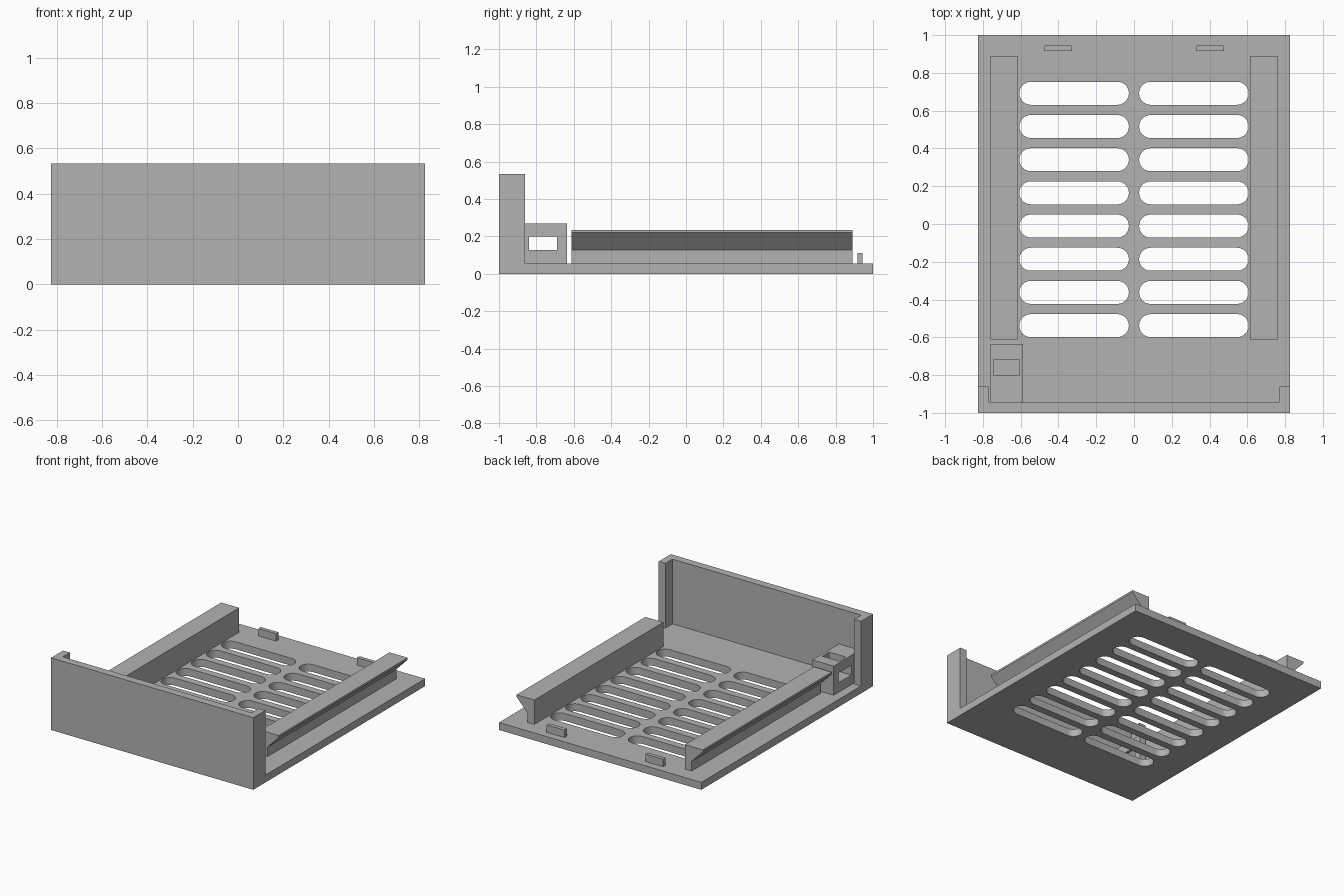
import bpy, bmesh, math
from mathutils import Vector

cube = bpy.data.objects.get("Cube")
if cube:
    bpy.data.objects.remove(cube, do_unlink=True)

grey = bpy.data.materials.new("plain grey")
grey.use_nodes = True
colour = (0.45, 0.45, 0.45, 1)
grey.diffuse_color = colour
grey.node_tree.nodes["Principled BSDF"].inputs["Base Color"].default_value = colour

HALF_X, FLOOR, WALL_TOP = 0.825, 0.055, 0.532


def add_prism(bm, outline, sweep):
    """Close an outline of 3D points and sweep it along a vector."""
    face = bm.faces.new([bm.verts.new(p) for p in outline])
    out = bmesh.ops.extrude_face_region(bm, geom=[face])["geom"]
    bmesh.ops.translate(bm, vec=Vector(sweep),
                        verts=[v for v in out if isinstance(v, bmesh.types.BMVert)])


def make(name, prisms):
    """Build one object from (outline, sweep) pairs."""
    bm = bmesh.new()
    for outline, sweep in prisms:
        add_prism(bm, outline, sweep)
    bmesh.ops.recalc_face_normals(bm, faces=bm.faces)
    mesh = bpy.data.meshes.new(name)
    bm.to_mesh(mesh)
    bm.free()
    mesh.materials.append(grey)
    obj = bpy.data.objects.new(name, mesh)
    bpy.context.collection.objects.link(obj)
    return obj


def block(x, y, z):
    """Outline and sweep of a box given its x, y and z ranges."""
    corners = [(x[0], y[0]), (x[1], y[0]), (x[1], y[1]), (x[0], y[1])]
    return [(a, b, z[0]) for a, b in corners], (0, 0, z[1] - z[0])


def combine(target, tool, operation):
    """Apply a boolean and discard the tool."""
    tool.hide_render = True
    mod = target.modifiers.new(operation.lower(), "BOOLEAN")
    mod.operation, mod.object, mod.solver = operation, tool, "EXACT"
    bpy.context.view_layer.objects.active = target
    bpy.ops.object.modifier_apply(modifier=mod.name)
    bpy.data.objects.remove(tool, do_unlink=True)


def slot(cx, cy, half_length, radius, steps=12):
    """Stadium-shaped cutter through the floor."""
    points = []
    for side in (1, -1):
        for i in range(steps + 1):
            a = math.pi * (i / steps - 0.5)
            points.append((cx + side * (half_length - radius + radius * math.cos(a)),
                           cy + side * radius * math.sin(a), -0.1))
    return points, (0, 0, 0.3)


# Floor with two columns of ventilation slots
tray = make("tray", [block((-HALF_X, HALF_X), (-1, 1), (0, FLOOR))])
slots = [slot(side * 0.317, 0.692 - row * 0.1757, 0.29, 0.061)
         for side in (-1, 1) for row in range(8)]
combine(tray, make("slot_cutter", slots), "DIFFERENCE")

# Front panel with short returns at both sides
half_u = [(HALF_X, -1), (HALF_X, -0.86), (0.77, -0.86), (0.77, -0.942)]
u_shape = half_u + [(-x, y) for x, y in reversed(half_u)]
panel = make("front_panel", [([(x, y, FLOOR) for x, y in u_shape],
                              (0, 0, WALL_TOP - FLOOR))])
combine(tray, panel, "UNION")
bpy.ops.object.select_all(action="DESELECT")
tray.select_set(True)
bpy.context.view_layer.objects.active = tray
bpy.ops.object.shade_smooth_by_angle(angle=math.radians(30))

# Side rails that flare outward at the top, and small rear clips
rail = [(0.614, FLOOR), (0.67, FLOOR), (0.67, 0.126), (0.76, 0.22),
        (0.76, 0.235), (0.614, 0.235)]
for side, label in ((1, "left"), (-1, "right")):
    make(label + "_rail", [([(side * x, -0.612, z) for x, z in rail], (0, 1.502, 0))])
    span = sorted((side * 0.33, side * 0.475))
    make(label + "_rear_clip", [block(span, (0.916, 0.944), (FLOOR, 0.11))])

# Corner block with a sideways tunnel and an opening on top
holder = make("corner_block", [block((-0.76, -0.587), (-0.942, -0.635), (FLOOR, 0.27))])
combine(holder, make("tunnel_cutter", [block((-0.9, -0.5), (-0.84, -0.69), (0.126, 0.199))]),
        "DIFFERENCE")
combine(holder, make("top_cutter", [block((-0.745, -0.607), (-0.8, -0.72), (0.126, 0.4))]),
        "DIFFERENCE")
